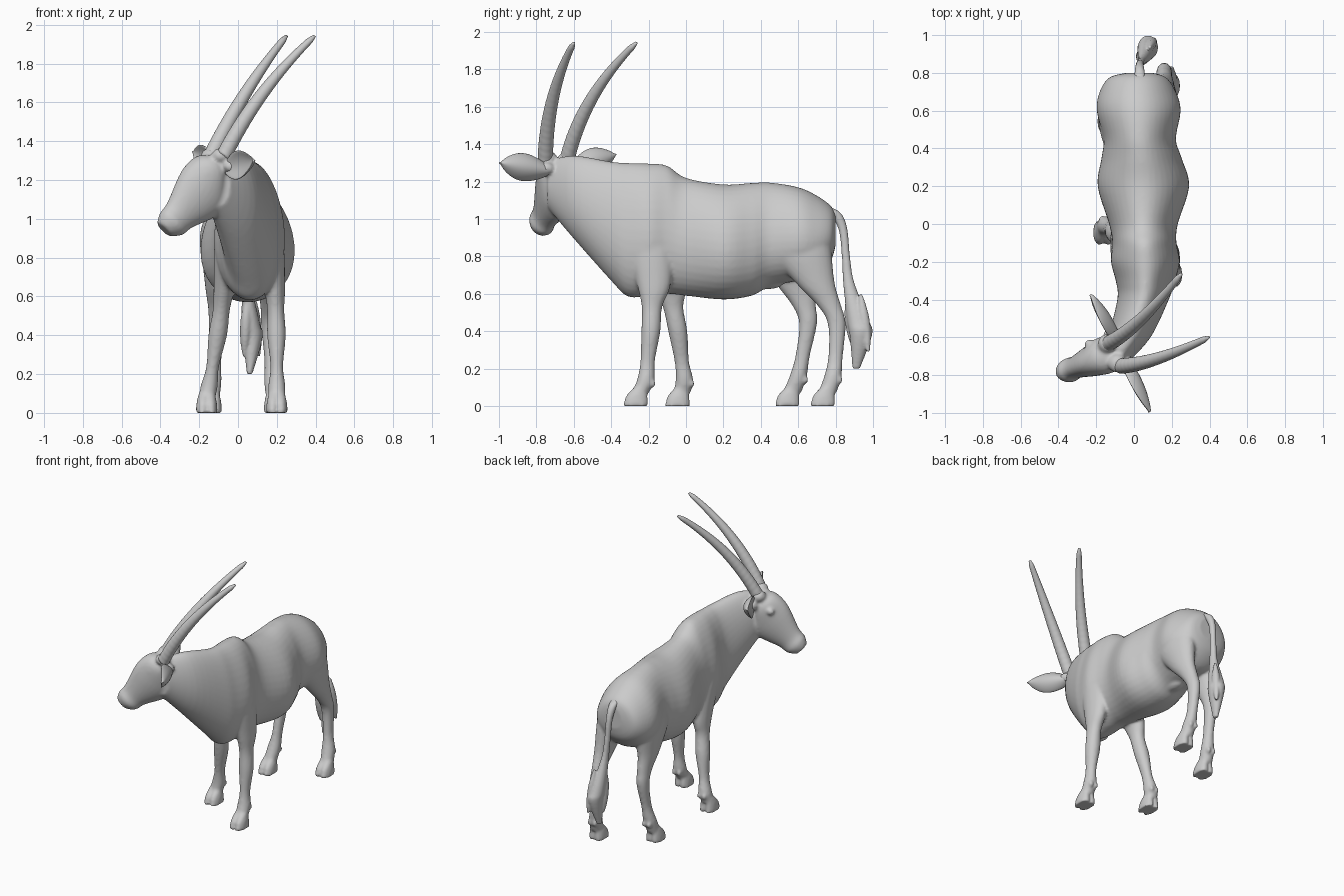
import bpy, math
from mathutils import Vector

if "Cube" in bpy.data.objects:
    bpy.data.objects.remove(bpy.data.objects["Cube"])

X, Y, Z = Vector((1, 0, 0)), Vector((0, 1, 0)), Vector((0, 0, 1))
SIDE = Vector((.46, -.89, 0)).normalized()      # across the turned head
FACE = Vector((-.89, -.46, 0)).normalized()     # where the head looks


def spline(rows, steps):
    """Catmull-Rom through rows of numbers."""
    out = []
    for i in range(len(rows) - 1):
        p0, p1, p2, p3 = (rows[max(i - 1, 0)], rows[i], rows[i + 1],
                          rows[min(i + 2, len(rows) - 1)])
        for s in range(steps):
            t = s / steps
            out.append([.5 * (2 * b + (c - a) * t + (2 * a - 5 * b + 4 * c - d) * t * t
                              + (3 * b - a - 3 * c + d) * t ** 3)
                        for a, b, c, d in zip(p0, p1, p2, p3)])
    return out + [list(rows[-1])]


def loft(name, rows, u=X, v=Y, steps=5, segs=28, egg=0, cup=0):
    """Closed skin over rings (x, y, z, half size along u, half size along v)."""
    rings = spline(rows, steps)
    verts, faces = [], []
    for x, y, z, a, b in rings:
        a, b = max(a, .004), max(b, .004)
        for j in range(segs):
            t = 2 * math.pi * j / segs
            c, s = math.cos(t), math.sin(t)
            verts.append(Vector((x, y, z)) + u * (a * c * (1 - egg * s))
                         + v * (b * s + cup * a * c * c))
    n = len(rings)
    for k in range(n - 1):
        for j in range(segs):
            j2 = (j + 1) % segs
            faces.append((k * segs + j, k * segs + j2, (k + 1) * segs + j2, (k + 1) * segs + j))
    faces += [tuple(range(segs))[::-1], tuple(range((n - 1) * segs, n * segs))]
    me = bpy.data.meshes.new(name)
    me.from_pydata(verts, [], faces)
    me.update()
    me.shade_smooth()
    ob = bpy.data.objects.new(name, me)
    bpy.context.collection.objects.link(ob)
    return ob


def ball(p, rx, ry, rz):
    bpy.ops.mesh.primitive_uv_sphere_add(segments=20, ring_count=12, location=p)
    bpy.context.object.scale = rx, ry, rz
    return bpy.context.object


def fuse(name, obs, voxel, smooth):
    """Merge overlapping parts into one smooth skin."""
    bpy.ops.object.select_all(action='DESELECT')
    for o in obs:
        o.select_set(True)
    bpy.context.view_layer.objects.active = obs[0]
    bpy.ops.object.transform_apply(location=True, rotation=True, scale=True)
    bpy.ops.object.join()
    ob = bpy.context.object
    ob.name = name
    m = ob.modifiers.new("skin", 'REMESH')
    m.mode, m.voxel_size = 'VOXEL', voxel
    m = ob.modifiers.new("relax", 'SMOOTH')
    m.factor, m.iterations = .5, smooth
    bpy.ops.object.convert(target='MESH')
    bpy.ops.object.shade_smooth()
    return ob


# Torso and neck: (y, centre x, half width, bottom z, top z)
TORSO = [(.80, .03, .07, .86, 1.02), (.775, .02, .15, .78, 1.07), (.7, .02, .2, .7, 1.125),
         (.6, .025, .22, .67, 1.17), (.45, .03, .19, .64, 1.195), (.35, .04, .21, .59, 1.193),
         (.2, .05, .24, .57, 1.185),
         (0, .05, .18, .59, 1.22), (-.1, .055, .168, .6, 1.285), (-.2, .06, .18, .59, 1.297),
         (-.31, .06, .153, .585, 1.3), (-.4, .048, .135, .67, 1.307),
         (-.6, -.025, .112, .895, 1.34), (-.74, -.11, .07, 1.06, 1.31)]
parts = [loft("torso", [(x, y, (lo + hi) / 2, w, (hi - lo) / 2) for y, x, w, lo, hi in TORSO],
              X, Z, segs=40, egg=.14)]

# Head, with eyes and horn bases on both sides
parts.append(loft("head", [(-.09, -.67, 1.29, .055, .05), (-.14, -.69, 1.25, .098, .105),
                           (-.19, -.71, 1.14, .09, .152), (-.3, -.755, 1.02, .06, .094),
                           (-.343, -.775, .975, .066, .083), (-.382, -.787, .945, .042, .05)],
                  SIDE, (FACE + Z).normalized()))
for s in (-1, 1):
    parts.append(ball(Vector((-.2, -.705, 1.235)) + SIDE * s * .078, .026, .026, .024))
    parts.append(ball(Vector((-.115, -.685, 1.325)) + SIDE * s * .06, .05, .05, .04))
    parts.append(ball(Vector((-.08, -.67, 1.27)) + SIDE * s * .09, .04, .05, .035))

# Leg profiles: (z, y, half width, half depth)
FRONT = [(1, -.19, .05, .09), (.88, -.19, .075, .125), (.65, -.172, .055, .09),
         (.53, -.182, .044, .055), (.4, -.188, .048, .051), (.24, -.205, .033, .039),
         (.14, -.215, .044, .047), (.07, -.245, .042, .046)]
HIND = [(1, .6, .08, .15), (.85, .6, .09, .175), (.66, .69, .06, .105),
        (.54, .765, .044, .064), (.44, .806, .04, .048), (.27, .8, .032, .039),
        (.16, .785, .044, .046), (.07, .755, .042, .05)]


def leg(name, profile, x_at, shift):
    """A leg bent by rules for its x and its y shift, with a cloven hoof."""
    rows = [(x_at(z), y + shift(z), z, a, b) for z, y, a, b in profile]
    parts.append(loft(name, rows))
    x, y = rows[-1][:2]
    for s in (-1, 1):
        parts.append(loft("toe", [(x + s * .016, y, .10, .026, .034),
                                  (x + s * .02, y - .018, .055, .032, .058),
                                  (x + s * .023, y - .024, 0, .034, .068)], steps=4, segs=20))
        px, py, pz = rows[-2][:3]
        parts.append(ball((px + s * .02, py + .038, pz - .02), .016, .016, .022))


leg("front_right", FRONT, lambda z: .2 - .07 * z ** 4, lambda z: 0)
leg("front_left", FRONT, lambda z: -.175 + .2 * z - .06 * z * z, lambda z: .24 * (1 - z))
for s, step in ((1, 0), (-1, -.19)):
    leg("hind_leg", HIND, lambda z: .025 + s * (.135 - .15 * max(0, z - .75)
                                                + .1 * max(0, .35 - z)),
        lambda z: step * (1 - z * z))

# Belly fold between the hind legs
parts.append(ball((.03, .43, .655), .05, .09, .03))
fuse("body", parts, .010, 6)

# Tail with a tuft made of overlapping locks
tail = [loft("tail", [(.03, .70, 1.075, .03, .04), (.03, .79, 1.035, .028, .035),
                      (.03, .838, .95, .022, .024),
                      (.035, .855, .8, .02, .022), (.045, .87, .66, .024, .03),
                      (.065, .92, .46, .048, .058), (.075, .935, .38, .05, .06),
                      (.06, .91, .2, .014, .02)])]
for dx, dy, size in ((-.02, -.035, 1), (.035, .035, .8), (0, .01, 1.2)):
    tail.append(loft("lock", [(.06 + dx * (1 + t) / 1.5, .9 + .04 * t + dy, .6 - .31 * t,
                               .008 + size * .022 * math.sin(3.1 * t),
                               .008 + size * .027 * math.sin(3.1 * t))
                              for t in (0, .35, .7, 1)]))
fuse("tail", tail, .007, 4)

# Horns: long tapering curves (base, pull, tip) with faint rings
HORNS = {"right_horn": ((-.075, -.752, 1.32), (.1, -.744, 1.67), (.395, -.6, 1.943)),
         "left_horn": ((-.14, -.635, 1.32), (.027, -.55, 1.67), (.25, -.265, 1.943))}
for name, pts in HORNS.items():
    a, m, b = map(Vector, pts)
    d = (b - a).normalized()
    u = (SIDE - d * SIDE.dot(d)).normalized()
    rows = []
    for k in range(81):
        t = k / 80
        r = .041 * (1 - .62 * t ** 1.5) * (1 + .012 * (1 - t) * math.sin(k * 1.6))
        r *= min(1, .5 + (1 - t) * 12)
        rows.append((*(a * (1 - t) ** 2 + m * 2 * t * (1 - t) + b * t * t), r, r))
    loft(name, rows, u, d.cross(u), steps=1, segs=24)

# Ears: cupped leaves opening towards the face
EARS = {"right_ear": ((-.05, -.745, 1.258), (.083, -.995, 1.30)),
        "left_ear": ((-.115, -.595, 1.27), (-.23, -.375, 1.345))}
for name, (a, b) in EARS.items():
    a, b = Vector(a), Vector(b)
    d = (b - a).normalized()
    v = (FACE - d * FACE.dot(d)).normalized()
    rows = []
    for k in range(11):
        t = k / 10
        w = .032 * (1 - t) + .058 * math.sin(math.pi * t ** 1.1) ** .8
        rows.append((*(a.lerp(b, t) - v * .3 * w), w, .03 - .022 * t))
    loft(name, rows, d.cross(v), v, steps=3, cup=.55)
